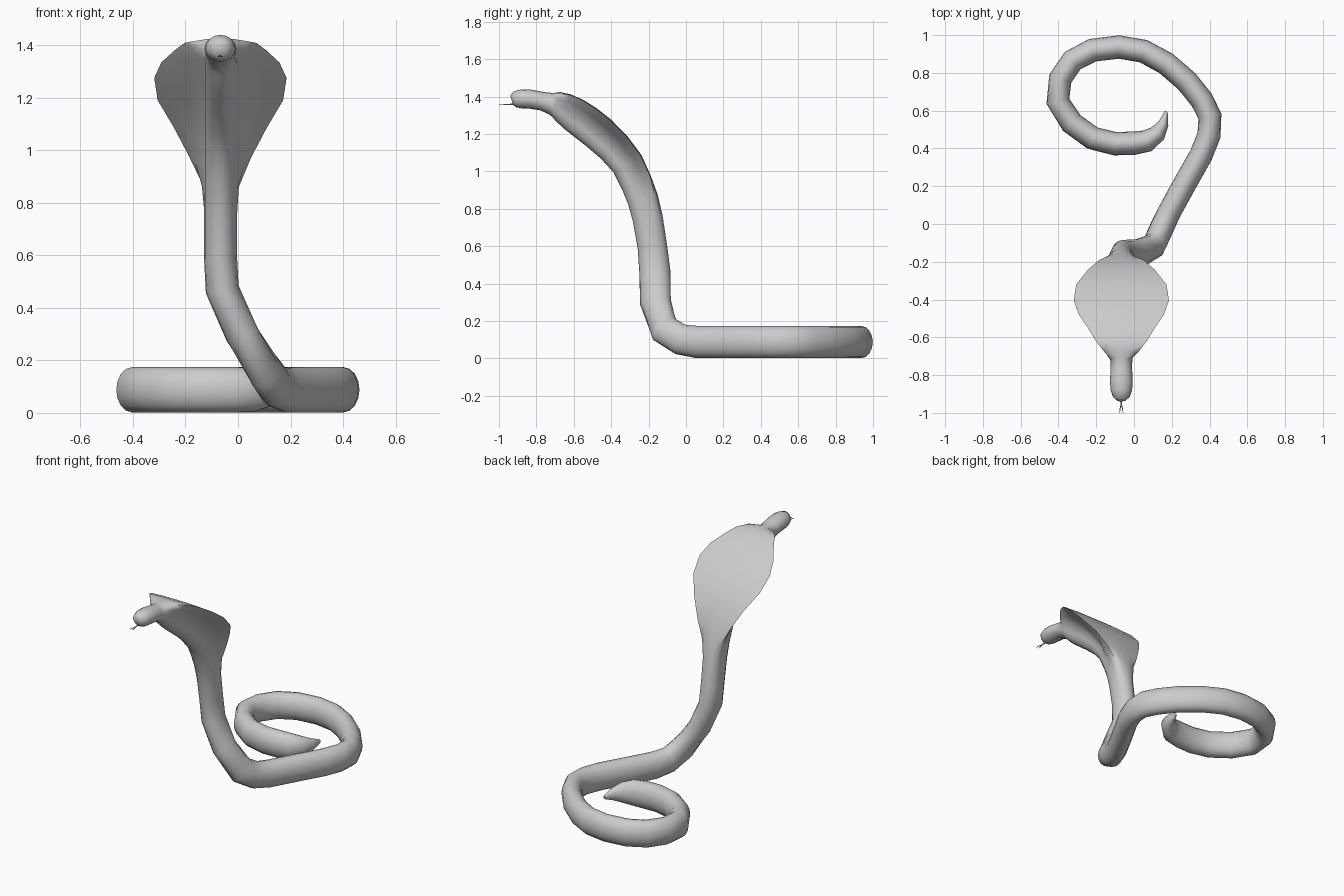
import bpy, bmesh, math
from mathutils import Vector

if "Cube" in bpy.data.objects:
    bpy.data.objects.remove(bpy.data.objects["Cube"])

CX = -0.067  # x of the raised neck and head

# Tail coil lying on the ground: path in x, y, from tip to bend
ground = [(.168, .597), (.166, .575), (.155, .53), (.125, .48), (.07, .44), (0, .428), (-.1, .425),
          (-.22, .455), (-.33, .535), (-.403, .65), (-.39, .77), (-.325, .865),
          (-.22, .92), (-.08, .937), (.05, .915), (.17, .85), (.28, .755),
          (.36, .655), (.402, .57), (.397, .47), (.355, .365), (.27, .215), (.185, .06)]
taper = [.12, .24, .46, .74, .95]
# Bend rising from the ground: x, y, z
bend = [(.143, -.03, .102), (.105, -.115, .155), (.015, -.163, .30), (-.06, -.167, .47)]
# Raised neck and hood: y, z, depth radius, hood half width
neck = [(-.18, .60, .079, .065), (-.205, .75, .081, .067), (-.23, .85, .083, .085),
        (-.265, .94, .085, .13), (-.312, 1.04, .088, .185), (-.385, 1.13, .093, .243),
        (-.465, 1.205, .097, .255), (-.535, 1.26, .097, .23), (-.60, 1.305, .093, .185),
        (-.655, 1.34, .082, .148), (-.695, 1.358, .07, .105)]
# Head: y, z, half width, half height
head = [(-.72, 1.362, .058, .058), (-.77, 1.376, .057, .05), (-.83, 1.386, .06, .051),
        (-.88, 1.388, .057, .051), (-.915, 1.385, .045, .043), (-.932, 1.38, .025, .026)]

# Each node: centre, half width, half depth, hood half width, blend of side vector to x
nodes = []
for i, (x, y) in enumerate(ground):
    s = taper[i] if i < len(taper) else 1
    nodes.append((Vector((x, y, .088)), .062 * s, .086 * s, 0, 0))
for p, w in zip(bend, (.25, .65, 1, 1)):
    nodes.append((Vector(p), .064, .083, 0, w))
for y, z, b, w in neck:
    nodes.append((Vector((CX, y, z)), .063, b, w, 1))
for y, z, a, b in head:
    nodes.append((Vector((CX, y, z)), a, b, 0, 1))

# Half cross-section from belly to back: how far each point follows the hood, and its hood depth
spread = [0, 0, 0, 0, 0, .55, 1.08, .55, 0]
hood_v = [1, .92, .71, .38, 0, -.5, -.95, -1.0, -1]


def ring(a, b, w):
    grow = max(0, w - a)
    m = min(1, grow / .06)
    half = []
    for i in range(9):
        t = i * math.pi / 8
        v = math.cos(t) * (1 - m) + hood_v[i] * m
        half.append((a * math.sin(t) + spread[i] * grow, b * v))
    return half + [(-u, v) for u, v in half[-2:0:-1]]


def finish(name, bm):
    bmesh.ops.recalc_face_normals(bm, faces=bm.faces)
    me = bpy.data.meshes.new(name)
    bm.to_mesh(me)
    bm.free()
    ob = bpy.data.objects.new(name, me)
    bpy.context.collection.objects.link(ob)
    bpy.ops.object.select_all(action='DESELECT')
    ob.select_set(True)
    bpy.context.view_layer.objects.active = ob
    bpy.ops.object.shade_smooth_by_angle(angle=math.radians(65))
    return ob


# Snake body: loft of all rings
bm = bmesh.new()
rings = []
for i, (c, a, b, w, blend) in enumerate(nodes):
    d0 = c - nodes[max(i - 1, 0)][0]
    d1 = nodes[min(i + 1, len(nodes) - 1)][0] - c
    t = (d0.normalized() + d1.normalized()).normalized()
    flat = t.cross(Vector((0, 0, -1)))
    flat = flat.normalized() if flat.length > .05 else Vector((1, 0, 0))
    side = flat.lerp(Vector((1, 0, 0)), blend)
    side = (side - t * side.dot(t)).normalized()
    belly = side.cross(t)
    rings.append([bm.verts.new(c + side * u + belly * v) for u, v in ring(a, b, w)])
for r, s in zip(rings, rings[1:]):
    n = len(r)
    for j in range(n):
        bm.faces.new((r[j], r[(j + 1) % n], s[(j + 1) % n], s[j]))
bm.faces.new(rings[0])
bm.faces.new(rings[-1])
finish("snake_body", bm)

# Forked tongue
cu = bpy.data.curves.new("tongue", 'CURVE')
cu.dimensions = '3D'
cu.bevel_depth = .003
cu.bevel_resolution = 1
cu.use_fill_caps = True
for s in (-1, 1):
    sp = cu.splines.new('POLY')
    pts = [(0, -.91, 1.36), (0, -.957, 1.358), (.006 * s, -.975, 1.357), (.009 * s, -1.0, 1.357)]
    sp.points.add(len(pts) - 1)
    for q, (x, y, z), r in zip(sp.points, pts, (1.3, 1.2, .9, .4)):
        q.co = (CX + x, y, z, 1)
        q.radius = r
bpy.context.collection.objects.link(bpy.data.objects.new("tongue", cu))
